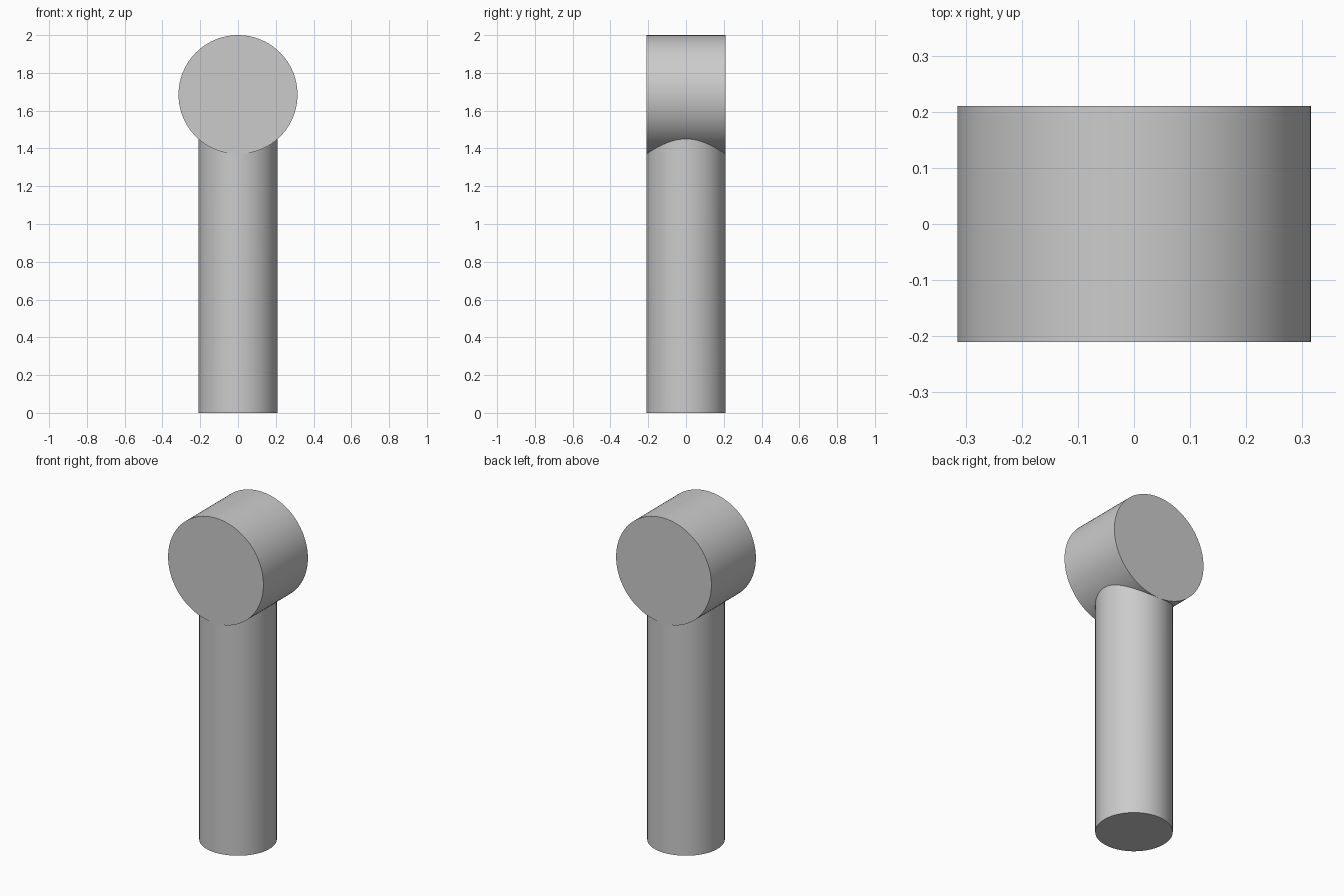
import bpy
import math

if "Cube" in bpy.data.objects:
    bpy.data.objects.remove(bpy.data.objects["Cube"], do_unlink=True)

SHAFT_R = 0.21
HEAD_R = 0.315
HEAD_Z = 2 - HEAD_R
SIDES = 96

grey = bpy.data.materials.new("plain grey")
grey.use_nodes = True
colour = (0.6, 0.6, 0.6, 1)
grey.diffuse_color = colour
grey.node_tree.nodes["Principled BSDF"].inputs["Base Color"].default_value = colour


def cylinder(name, radius, depth, z, tilt=0):
    bpy.ops.mesh.primitive_cylinder_add(
        vertices=SIDES, radius=radius, depth=depth, location=(0, 0, z), rotation=(tilt, 0, 0))
    obj = bpy.context.object
    obj.name = name
    obj.data.materials.append(grey)
    bpy.ops.object.transform_apply(location=True, rotation=True, scale=True)
    bpy.ops.object.shade_smooth_by_angle(angle=math.radians(30))
    return obj


# Round head lying front to back
cylinder("head", HEAD_R, 2 * SHAFT_R, HEAD_Z, math.pi / 2)

# Upright shaft, its top rim shaped to the underside of the head
shaft = cylinder("shaft", SHAFT_R, 1, 0.5)
for v in shaft.data.vertices:
    if v.co.z > 0.5:
        v.co.z = HEAD_Z - math.sqrt(HEAD_R ** 2 - v.co.x ** 2) + 0.001
